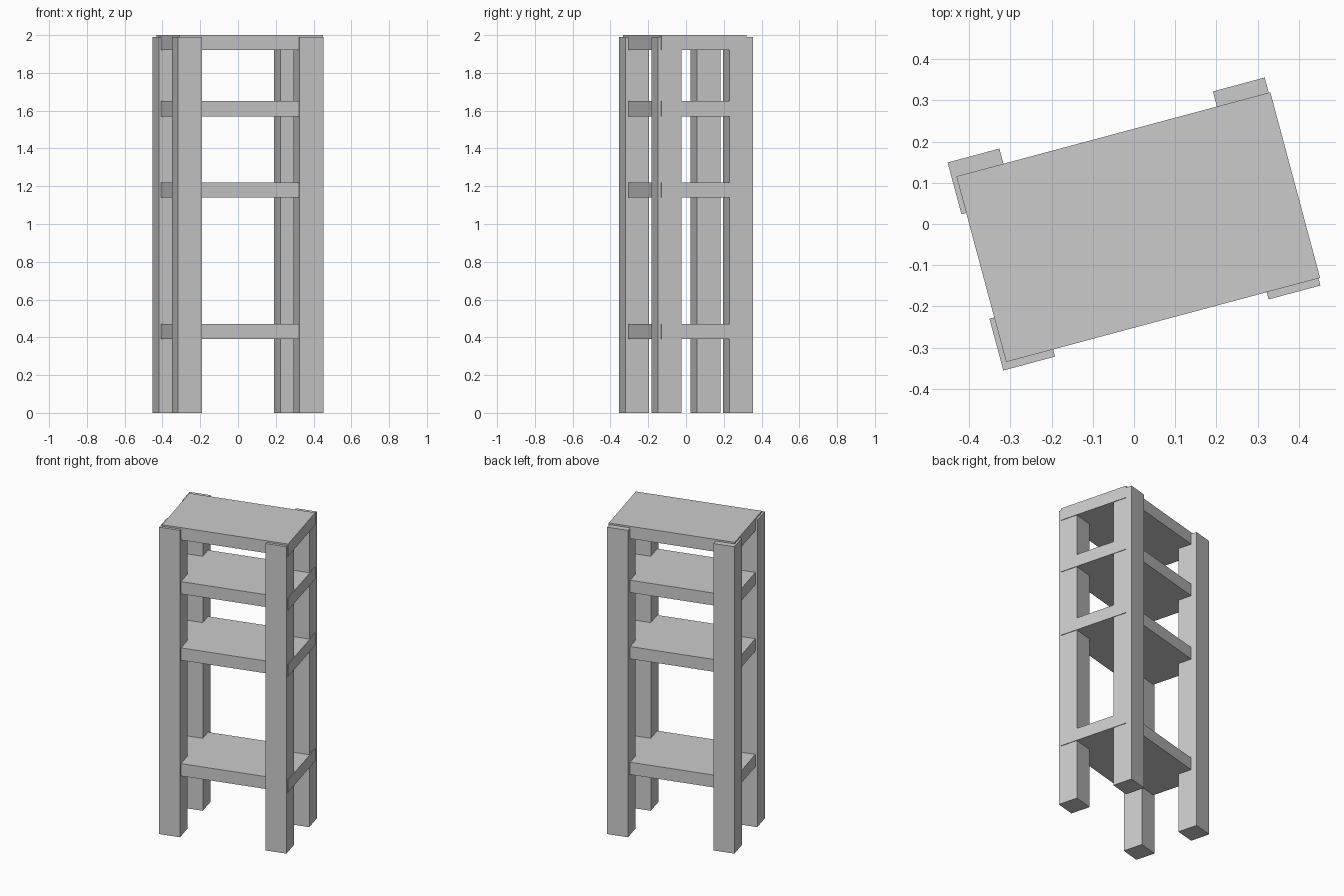
import bpy
from mathutils import Matrix
from math import radians

if "Cube" in bpy.data.objects:
    bpy.data.objects.remove(bpy.data.objects["Cube"])

# the whole rack is turned 15 degrees about z
TURN = Matrix.Rotation(radians(15), 4, 'Z')


def box(name, x, y, z):
    """Axis-aligned box given by (min, max) ranges, then turned with the rack."""
    bpy.ops.mesh.primitive_cube_add(size=1)
    ob = bpy.context.object
    ob.name = ob.data.name = name
    size = [r[1] - r[0] for r in (x, y, z)]
    mid = [(r[1] + r[0]) / 2 for r in (x, y, z)]
    ob.data.transform(TURN @ Matrix.Translation(mid) @ Matrix.Diagonal((*size, 1)))
    return ob


# four square posts
HX, HY, W = 0.398, 0.261, 0.13
for sx, side in ((-1, "left"), (1, "right")):
    for sy, end in ((-1, "front"), (1, "back")):
        box(f"{end}_{side}_leg",
            sorted((sx * HX, sx * (HX - W))),
            sorted((sy * HY, sy * (HY - W))),
            (0, 1.99))

# three shelves and the top board, all the same slightly off-centre slab
for name, z in (("lower_shelf", 0.39), ("middle_shelf", 1.14),
                ("upper_shelf", 1.57), ("top_board", 1.92)):
    box(name, (-0.386, 0.402), (-0.243, 0.223), (z, z + 0.08))
